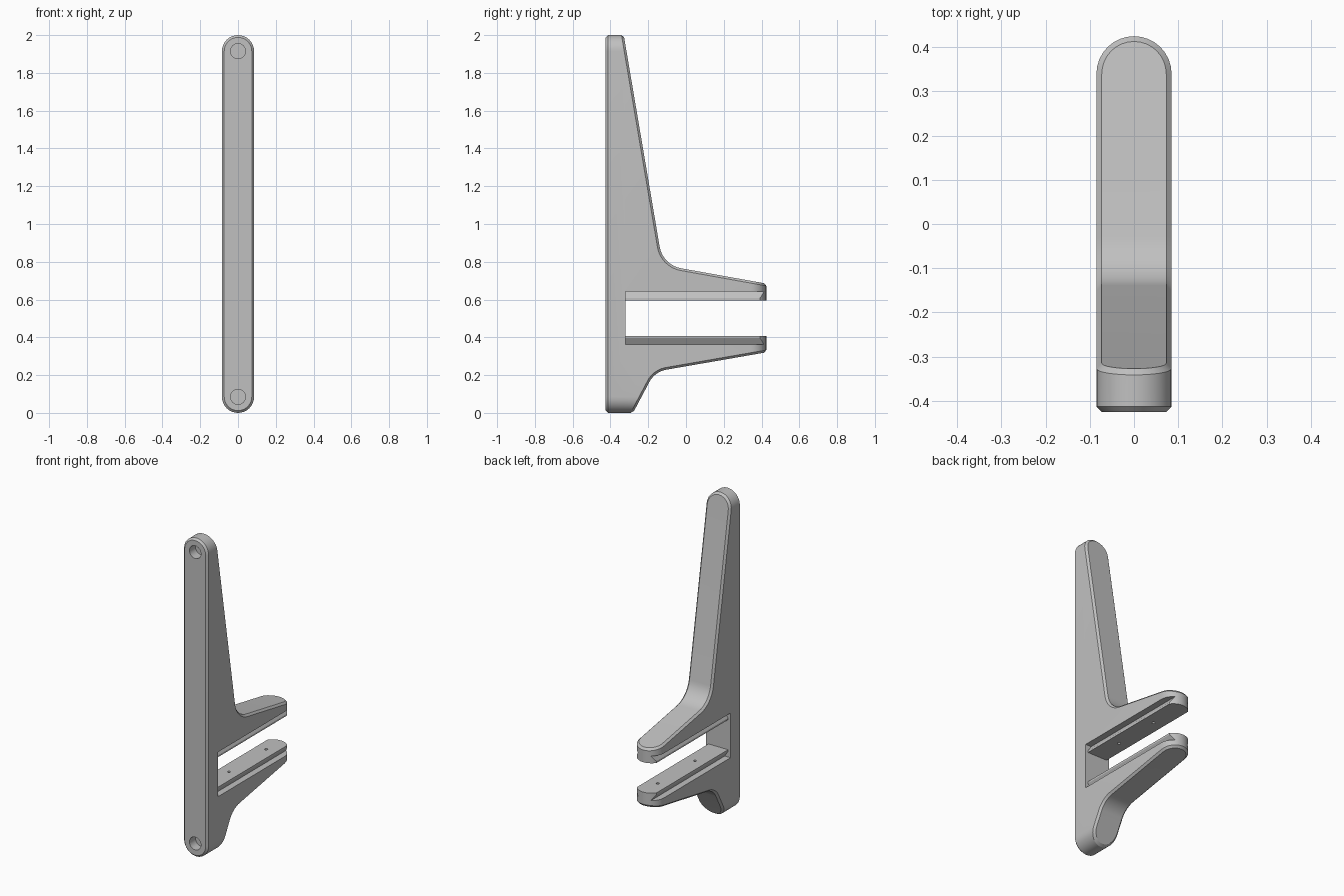
import bpy, bmesh, math
from mathutils import Vector

if "Cube" in bpy.data.objects:
    bpy.data.objects.remove(bpy.data.objects["Cube"], do_unlink=True)

HALF = 0.085           # half the bracket's thickness, also its end radius
FRONT, TIP = -0.425, 0.425


def add_object(name, bm):
    bmesh.ops.recalc_face_normals(bm, faces=bm.faces)
    mesh = bpy.data.meshes.new(name)
    bm.to_mesh(mesh)
    bm.free()
    obj = bpy.data.objects.new(name, mesh)
    bpy.context.collection.objects.link(obj)
    return obj


def prism(points, axis, start, end):
    """Extrude a 2D outline along x (outline is y, z) or y (outline is x, z)."""
    bm = bmesh.new()
    place = (lambda p: (start, p[0], p[1])) if axis == "x" else (lambda p: (p[0], start, p[1]))
    face = bm.faces.new([bm.verts.new(place(p)) for p in points])
    new = bmesh.ops.extrude_face_region(bm, geom=[face])["geom"]
    step = Vector((end - start, 0, 0)) if axis == "x" else Vector((0, end - start, 0))
    bmesh.ops.translate(bm, vec=step, verts=[v for v in new if isinstance(v, bmesh.types.BMVert)])
    return bm


def arc(cx, cy, r, a0, a1, n=16):
    angles = [math.radians(a0 + (a1 - a0) * i / n) for i in range(n + 1)]
    return [(cx + r * math.cos(a), cy + r * math.sin(a)) for a in angles]


def fillet(before, corner, after, r, n=10):
    """Round one corner of an outline with an arc of radius r."""
    b, c, a = Vector(before), Vector(corner), Vector(after)
    u, v = (b - c).normalized(), (a - c).normalized()
    half = u.angle(v) / 2
    centre = c + (u + v).normalized() * r / math.sin(half)
    p = c + u * r / math.tan(half) - centre
    q = c + v * r / math.tan(half) - centre
    total = p.angle(q)
    return [centre + (p * math.sin((1 - i / n) * total) + q * math.sin(i / n * total)) / math.sin(total)
            for i in range(n + 1)]


def bake(obj):
    """Apply the modifiers of an object."""
    graph = bpy.context.evaluated_depsgraph_get()
    mesh = bpy.data.meshes.new_from_object(obj.evaluated_get(graph))
    obj.modifiers.clear()
    obj.data = mesh


def combine(obj, cutter, operation):
    mod = obj.modifiers.new("cut", "BOOLEAN")
    mod.operation, mod.solver, mod.object = operation, "EXACT", cutter
    cutter.hide_render = True
    bake(obj)
    bpy.data.objects.remove(cutter, do_unlink=True)


# Bar with rounded top and bottom ends
bm = prism(arc(0, 2 - HALF, HALF, 0, 180) + arc(0, HALF, HALF, 180, 360), "y", FRONT, TIP + 0.05)

# Round the rear tip by trimming with planes along a half circle
nose = arc(0, TIP - HALF, HALF, 0, 180)
for p, q in zip(nose, nose[1:]):
    cut = bmesh.ops.bisect_plane(bm, geom=bm.verts[:] + bm.edges[:] + bm.faces[:], dist=1e-6,
                                 plane_co=(p[0], p[1], 0),
                                 plane_no=(q[1] - p[1], p[0] - q[0], 0), clear_outer=True)
    bmesh.ops.holes_fill(bm, edges=[e for e in bm.edges if e.is_boundary])
bmesh.ops.remove_doubles(bm, verts=bm.verts, dist=1e-5)
bracket = add_object("shelf_bracket", bm)

# Side outline: tall spine with two tapering arms
low_start, low_corner, low_end = (-0.307, -0.05), (-0.165, 0.218), (0.6, 0.351)
top_start, top_corner, top_end = (0.6, 0.653), (-0.123, 0.783), (-0.338, 2.05)
outline = ([(-0.6, -0.05), low_start] + fillet(low_start, low_corner, low_end, 0.125)
           + [low_end, top_start] + fillet(top_start, top_corner, top_end, 0.14)
           + [top_end, (-0.6, 2.05)])
combine(bracket, add_object("side_outline", prism(outline, "x", -0.2, 0.2)), "INTERSECT")

# Chamfer the outer rims
bm = bmesh.new()
bm.from_mesh(bracket.data)
bmesh.ops.remove_doubles(bm, verts=bm.verts, dist=1e-4)
bm.to_mesh(bracket.data)
bm.free()
bevel = bracket.modifiers.new("chamfer", "BEVEL")
bevel.width, bevel.segments = 0.012, 1
bevel.limit_method, bevel.angle_limit = "ANGLE", math.radians(40)
bevel.use_clamp_overlap = False
bake(bracket)

# Slot between the arms, with undercut grooves beside each rail
quarter = [(0.2, 0.14), (0.045, 0.14), (0.068, 0.105), (0.068, 0.094)]
upper = quarter + [(-x, z) for x, z in reversed(quarter)]
slot = [(x, 0.502 + z) for x, z in upper] + [(x, 0.502 - z) for x, z in reversed(upper)]
combine(bracket, add_object("slot_cutter", prism(slot, "y", -0.32, 0.6)), "DIFFERENCE")


# Blind mounting holes in the front, small screw holes in the rails
def drill(location, radius, depth, tilt):
    bpy.ops.mesh.primitive_cylinder_add(vertices=32, radius=radius, depth=depth,
                                        location=location, rotation=(tilt, 0, 0))
    combine(bracket, bpy.context.object, "DIFFERENCE")


for z in (HALF, 2 - HALF):
    drill((0, FRONT, z), 0.04, 0.12, math.pi / 2)
for z, places in ((0.408, (-0.09, 0.28)), (0.596, (-0.13, 0.17))):
    for y in places:
        drill((0, y, z), 0.009, 0.08, 0)

# Plain grey finish
grey = bpy.data.materials.new("light_grey")
grey.use_nodes = True
colour = (0.53, 0.53, 0.53, 1)
grey.diffuse_color = colour
grey.node_tree.nodes["Principled BSDF"].inputs["Base Color"].default_value = colour
bracket.data.materials.clear()
bracket.data.materials.append(grey)
for face in bracket.data.polygons:
    face.material_index = 0

bpy.ops.object.select_all(action="DESELECT")
bpy.context.view_layer.objects.active = bracket
bracket.select_set(True)
bpy.ops.object.shade_smooth_by_angle(angle=math.radians(30))
